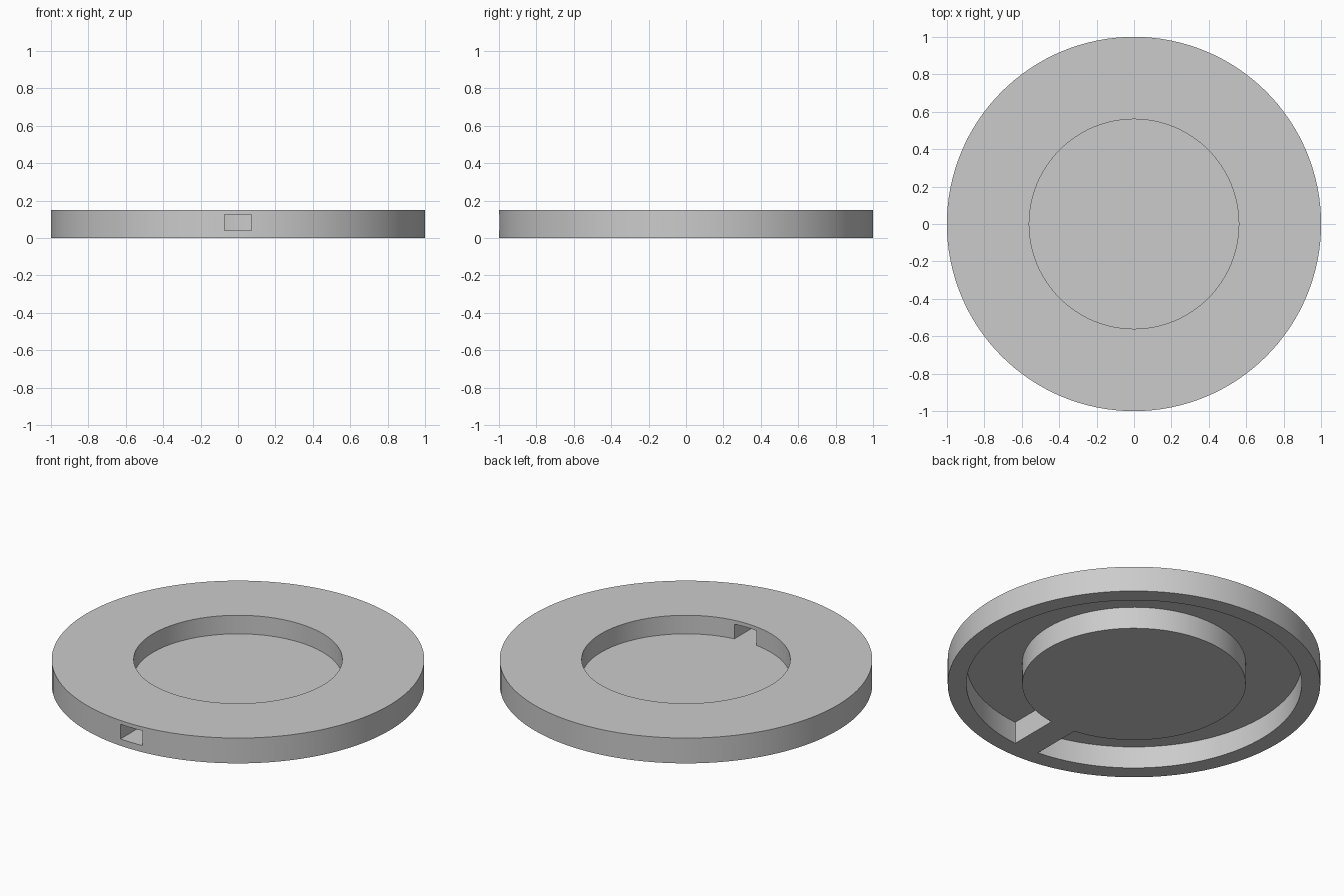
import bpy
import bmesh
from math import radians, tau
from mathutils import Vector

cube = bpy.data.objects.get("Cube")
if cube:
    bpy.data.objects.remove(cube, do_unlink=True)

HEIGHT = 0.15      # overall thickness
FLOOR = 0.04       # thickness of the cup floor
CEILING = 0.13     # underside of the top plate

grey = bpy.data.materials.new("light_grey")
grey.use_nodes = True
grey.diffuse_color = (0.6, 0.6, 0.6, 1)
grey.node_tree.nodes["Principled BSDF"].inputs["Base Color"].default_value = grey.diffuse_color


def finish(name, bm):
    bmesh.ops.recalc_face_normals(bm, faces=bm.faces)
    mesh = bpy.data.meshes.new(name)
    bm.to_mesh(mesh)
    bm.free()
    mesh.materials.append(grey)
    obj = bpy.data.objects.new(name, mesh)
    bpy.context.collection.objects.link(obj)
    return obj


def lathe(name, profile, steps=128):
    bm = bmesh.new()
    verts = [bm.verts.new((r, 0, z)) for r, z in profile]
    edges = [bm.edges.new(pair) for pair in zip(verts, verts[1:])]
    bmesh.ops.spin(bm, geom=verts + edges, cent=(0, 0, 0), axis=(0, 0, 1),
                   angle=tau, steps=steps, use_merge=True)
    bmesh.ops.remove_doubles(bm, verts=bm.verts, dist=1e-5)
    return finish(name, bm)


def box(name, low, high):
    bm = bmesh.new()
    low, high = Vector(low), Vector(high)
    bmesh.ops.create_cube(bm, size=1)
    bmesh.ops.scale(bm, vec=high - low, verts=bm.verts)
    bmesh.ops.translate(bm, vec=(low + high) / 2, verts=bm.verts)
    return finish(name, bm)


def combine(target, tool, operation):
    mod = target.modifiers.new(tool.name, "BOOLEAN")
    mod.operation, mod.object, mod.solver = operation, tool, "EXACT"
    tool.hide_render = True
    bpy.ops.object.select_all(action="DESELECT")
    bpy.context.view_layer.objects.active = target
    target.select_set(True)
    bpy.ops.object.modifier_apply(modifier=mod.name)
    bpy.data.objects.remove(tool, do_unlink=True)


# Disc with a round cup on top and a ring-shaped hollow underneath
disc = lathe("ring_dish", [
    (0, FLOOR), (0.56, FLOOR), (0.56, HEIGHT), (1, HEIGHT), (1, 0),
    (0.9, 0), (0.9, CEILING), (0.6, CEILING), (0.6, 0), (0, 0)])

# Bridge joining cup and rim at the front
combine(disc, box("channel_bridge", (-0.08, -0.95, 0), (0.08, -0.58, 0.14)), "UNION")

# Square channel from the front of the rim into the cup
combine(disc, box("channel_cutter", (-0.072, -1.1, FLOOR), (0.072, -0.5, 0.127)), "DIFFERENCE")

bpy.ops.object.shade_smooth_by_angle(angle=radians(30))
